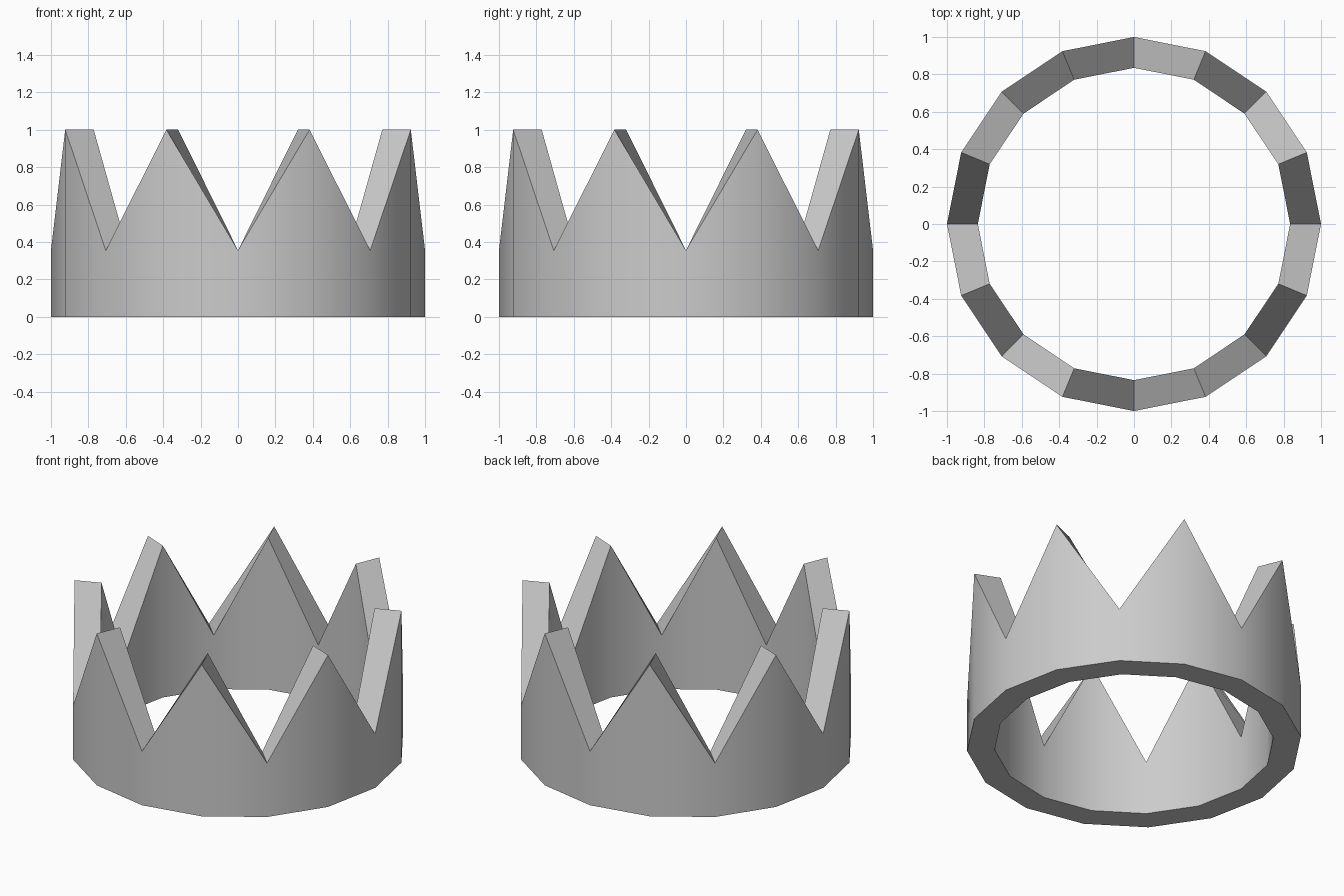
import bpy, bmesh
from math import sin, cos, tau, radians

if "Cube" in bpy.data.objects:
    bpy.data.objects.remove(bpy.data.objects["Cube"])

SIDES = 16
OUTER, INNER = 1.0, 0.835
VALLEY, PEAK = 0.355, 1.0

bm = bmesh.new()

# Cross-section of the band at each corner, alternating valley and peak height
sections = []
for i in range(SIDES):
    a = tau * i / SIDES
    top = PEAK if i % 2 else VALLEY
    profile = [(OUTER, 0), (OUTER, top), (INNER, top), (INNER, 0)]
    sections.append([bm.verts.new((r * cos(a), r * sin(a), z)) for r, z in profile])

# Bridge neighbouring sections: outer wall, top slope, inner wall, underside
for i in range(SIDES):
    s, t = sections[i], sections[(i + 1) % SIDES]
    for j in range(4):
        k = (j + 1) % 4
        bm.faces.new((s[j], t[j], t[k], s[k]))
bmesh.ops.recalc_face_normals(bm, faces=bm.faces)

mesh = bpy.data.meshes.new("crown_band")
bm.to_mesh(mesh)
bm.free()
crown = bpy.data.objects.new("crown_band", mesh)
bpy.context.collection.objects.link(crown)

# Smooth round walls, crisp points and rims
bpy.context.view_layer.objects.active = crown
crown.select_set(True)
bpy.ops.object.shade_smooth_by_angle(angle=radians(30))
